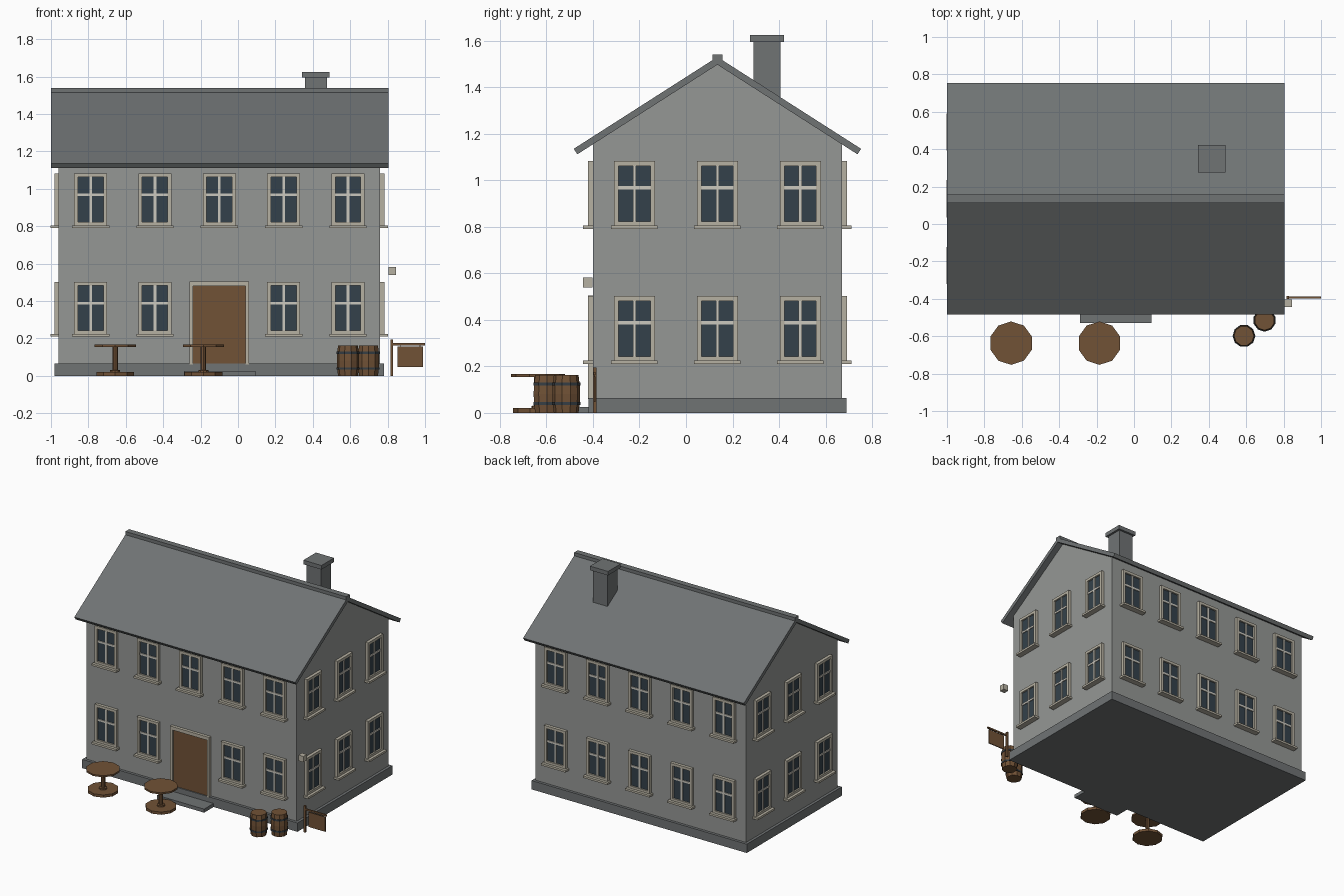
import bpy, bmesh
from math import radians, pi
from mathutils import Matrix, Vector

if "Cube" in bpy.data.objects:
    bpy.data.objects.remove(bpy.data.objects["Cube"], do_unlink=True)


def material(name, r, g, b):
    m = bpy.data.materials.new(name)
    m.use_nodes = True
    m.diffuse_color = (r, g, b, 1)
    bsdf = next(n for n in m.node_tree.nodes if n.type == 'BSDF_PRINCIPLED')
    bsdf.inputs["Base Color"].default_value = (r, g, b, 1)
    bsdf.inputs["Roughness"].default_value = 0.9
    return m


WALL = material("wall_grey", 0.30, 0.31, 0.30)
SLATE = material("slate_grey", 0.16, 0.172, 0.175)
TRIM = material("stone_trim", 0.47, 0.44, 0.36)
BAR = material("window_bar_cream", 0.60, 0.58, 0.52)
GLASS = material("dark_glass", 0.034, 0.053, 0.069)
WOOD = material("brown_wood", 0.165, 0.084, 0.037)
IRON = material("dark_iron", 0.036, 0.048, 0.058)


def make_mesh(name, bm, mats):
    bmesh.ops.recalc_face_normals(bm, faces=bm.faces[:])
    me = bpy.data.meshes.new(name)
    bm.to_mesh(me)
    bm.free()
    for m in mats:
        me.materials.append(m)
    return me


def place(name, me, loc=(0, 0, 0), yaw=0):
    ob = bpy.data.objects.new(name, me)
    ob.location = loc
    ob.rotation_euler.z = yaw
    bpy.context.collection.objects.link(ob)
    return ob


def add_box(bm, x, y, z, slot=0):
    """Box from (min, max) pairs."""
    size = Vector((x[1] - x[0], y[1] - y[0], z[1] - z[0]))
    mid = Vector((sum(x), sum(y), sum(z))) / 2
    r = bmesh.ops.create_cube(bm, size=1, matrix=Matrix.LocRotScale(mid, None, size))
    for f in {f for v in r["verts"] for f in v.link_faces}:
        f.material_index = slot


def box(name, x, y, z, mat):
    bm = bmesh.new()
    add_box(bm, x, y, z)
    return place(name, make_mesh(name, bm, [mat]))


def extrude_x(name, profile, x, mat):
    """Extrude a (y, z) outline along x."""
    bm = bmesh.new()
    face = bm.faces.new([bm.verts.new((x[0], y, z)) for y, z in profile])
    r = bmesh.ops.extrude_face_region(bm, geom=[face], use_keep_orig=True)
    verts = [g for g in r["geom"] if isinstance(g, bmesh.types.BMVert)]
    bmesh.ops.translate(bm, verts=verts, vec=(x[1] - x[0], 0, 0))
    return place(name, make_mesh(name, bm, [mat]))


def add_lathe(bm, profile, sides=10, slot=0):
    """Stack of faceted rings from a (radius, z) profile, capped at both ends."""
    rings = []
    for r, z in profile:
        rings.append([bm.verts.new(Matrix.Rotation(2 * pi * i / sides, 3, 'Z') @ Vector((0, r, z)))
                      for i in range(sides)])
    faces = [bm.faces.new(rings[0]), bm.faces.new(rings[-1])]
    for a, b in zip(rings, rings[1:]):
        for i in range(sides):
            j = (i + 1) % sides
            faces.append(bm.faces.new((a[i], a[j], b[j], b[i])))
    for f in faces:
        f.material_index = slot


# House shell
CX, CY = -0.10, 0.135          # middle of the house
HX, HY = 0.86, 0.535           # half sizes of the walls
SLOPE = 0.64


def under(y):
    return 1.497 - SLOPE * abs(y - CY)


extrude_x("walls", [(CY - HY, 0.03), (CY + HY, 0.03), (CY + HY, under(CY + HY)),
                    (CY, under(CY)), (CY - HY, under(CY - HY))], (CX - HX, CX + HX), WALL)
box("plinth", (CX - HX - 0.02, CX + HX + 0.02), (CY - HY - 0.02, CY + HY + 0.02), (0, 0.065), SLATE)

# Roof, ridge cap and chimney
ROOF_X = (-1.0, 0.805)
extrude_x("roof", [(CY - 0.618, 1.135), (CY, 1.53), (CY + 0.618, 1.135),
                   (CY + 0.602, under(CY + 0.602)), (CY, under(CY)),
                   (CY - 0.602, under(CY - 0.602))], ROOF_X, SLATE)
box("ridge_cap", ROOF_X, (CY - 0.022, CY + 0.022), (1.505, 1.54), SLATE)
box("chimney", (0.357, 0.475), (0.29, 0.407), (1.3, 1.6), SLATE)
box("chimney_cap", (0.342, 0.49), (0.275, 0.422), (1.595, 1.625), SLATE)

# Window: casing, glass, bars and sill, facing -y with its back on y = 0
W, H, EDGE = 0.088, 0.28, 0.02
bm = bmesh.new()
for s in (-1, 1):
    add_box(bm, sorted((s * W, s * (W - EDGE))), (-0.022, 0.005), (0, H))
for z in (0, H - EDGE):
    add_box(bm, (EDGE - W, W - EDGE), (-0.022, 0.005), (z, z + EDGE))
add_box(bm, (-0.1, 0.1), (-0.042, 0.005), (-0.012, 0.003))
add_box(bm, (EDGE - W, W - EDGE), (-0.010, 0.005), (EDGE, H - EDGE), 1)
add_box(bm, (-0.007, 0.007), (-0.017, 0), (EDGE, H - EDGE), 2)
add_box(bm, (EDGE - W, W - EDGE), (-0.016, 0), (0.159, 0.173), 2)
window = make_mesh("window", bm, [TRIM, GLASS, BAR])

for floor, z in (("lower", 0.222), ("upper", 0.802)):
    for i in range(-2, 3):
        x = CX + i * 2 * HX / 5
        if floor == "upper" or i:          # the door takes the middle bay
            place(f"{floor}_front_window", window, (x, CY - HY, z))
        place(f"{floor}_back_window", window, (x, CY + HY, z), pi)
    for i in range(-1, 2):
        y = CY + i * 2 * HY / 3
        place(f"{floor}_left_window", window, (CX + HX, y, z), pi / 2)
        place(f"{floor}_right_window", window, (CX - HX, y, z), -pi / 2)

# Door, its surround and the step
FRONT = CY - HY
bm = bmesh.new()
for s in (-1, 1):
    add_box(bm, sorted((CX + s * 0.16, CX + s * 0.14)), (FRONT - 0.022, FRONT), (0.06, 0.505))
add_box(bm, (CX - 0.14, CX + 0.14), (FRONT - 0.022, FRONT), (0.48, 0.505))
place("door_surround", make_mesh("door_surround", bm, [TRIM]))
box("door", (CX - 0.14, CX + 0.14), (FRONT - 0.012, FRONT + 0.005), (0.06, 0.48), WOOD)
box("door_step", (-0.29, 0.094), (-0.53, FRONT), (0, 0.026), SLATE)

# Round tables
bm = bmesh.new()
add_lathe(bm, [(0.106, 0), (0.106, 0.02)])
add_lathe(bm, [(0.028, 0.02), (0.028, 0.03), (0.016, 0.032), (0.016, 0.156)])
add_lathe(bm, [(0.116, 0.155), (0.116, 0.167)])
table = make_mesh("table", bm, [WOOD])
for x in (-0.657, -0.185):
    place("table", table, (x, -0.637, 0))

# Barrels with iron hoops
bm = bmesh.new()
add_lathe(bm, [(0.053, 0), (0.058, 0.04), (0.06, 0.081), (0.058, 0.122), (0.053, 0.162)])
for z in (0.034, 0.118):
    add_lathe(bm, [(0.061, z), (0.061, z + 0.012)], slot=1)
barrel = make_mesh("barrel", bm, [WOOD, IRON])
place("barrel", barrel, (0.698, -0.515, 0))
place("barrel", barrel, (0.588, -0.598, 0), radians(18))

# Hanging sign and wall lantern
box("sign_post", (0.815, 0.83), (-0.400, -0.385), (0, 0.195), WOOD)
box("sign_arm", (0.815, 1.0), (-0.397, -0.388), (0.163, 0.175), WOOD)
box("sign_board", (0.853, 0.99), (-0.396, -0.389), (0.047, 0.156), WOOD)
for x in (0.87, 0.973):
    box("sign_hanger", (x - 0.002, x + 0.002), (-0.394, -0.391), (0.155, 0.165), IRON)
box("wall_lantern", (0.805, 0.845), (-0.443, -0.403), (0.54, 0.583), TRIM)
